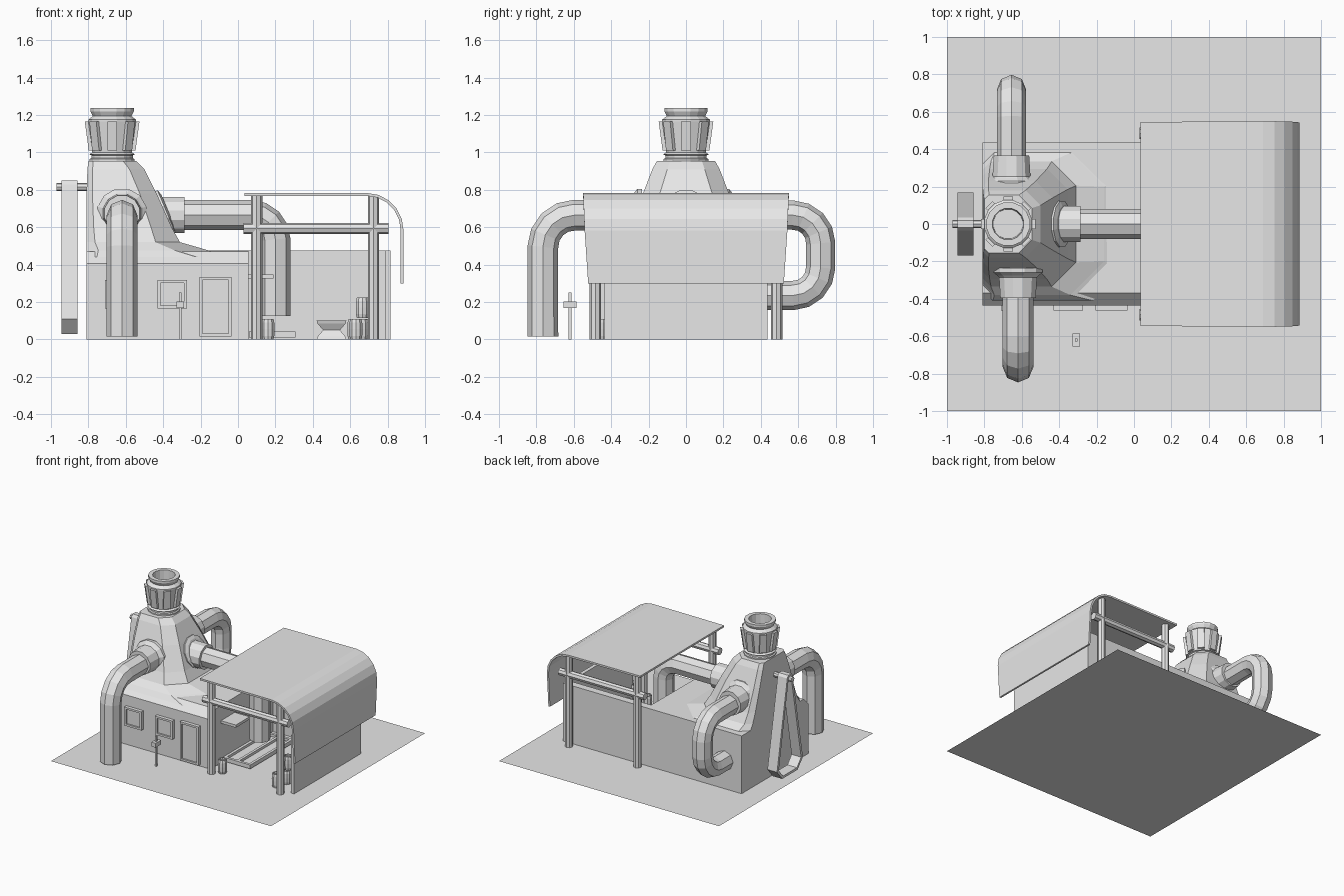
import bpy, bmesh, math
from mathutils import Vector, Matrix

if "Cube" in bpy.data.objects:
    bpy.data.objects.remove(bpy.data.objects["Cube"])

mat = bpy.data.materials.new("plain_grey")
mat.diffuse_color = (0.8, 0.8, 0.8, 1)
mat.use_nodes = True
mat.node_tree.nodes["Principled BSDF"].inputs["Base Color"].default_value = mat.diffuse_color


def finish(name, bm):
    bmesh.ops.recalc_face_normals(bm, faces=bm.faces[:])
    me = bpy.data.meshes.new(name)
    bm.to_mesh(me)
    bm.free()
    me.materials.append(mat)
    ob = bpy.data.objects.new(name, me)
    bpy.context.collection.objects.link(ob)
    return ob


def box(name, x, y, z):
    """Box from (min, max) pairs."""
    bm = bmesh.new()
    bmesh.ops.create_cube(bm, size=1)
    for v in bm.verts:
        for i, (a, b) in enumerate((x, y, z)):
            v.co[i] = a if v.co[i] < 0 else b
    return finish(name, bm)


def loft(name, rings, cap=True, closed=False):
    """Skin a list of equal-length point rings."""
    bm = bmesh.new()
    vs = [[bm.verts.new(p) for p in r] for r in rings]
    n = len(rings[0])
    pairs = list(zip(vs, vs[1:])) + ([(vs[-1], vs[0])] if closed else [])
    for a, b in pairs:
        for i in range(n):
            j = (i + 1) % n
            bm.faces.new((a[i], a[j], b[j], b[i]))
    if cap and not closed:
        bm.faces.new(vs[0])
        bm.faces.new(vs[-1])
    return finish(name, bm)


def lathe(name, profile, origin, axis=(0, 0, 1), n=16):
    """Revolve (radius, height) points about an axis."""
    rot = Vector((0, 0, 1)).rotation_difference(Vector(axis)).to_matrix()
    rings = [[Vector(origin) + rot @ Vector((r * math.cos(2 * math.pi * (i + .5) / n),
                                             r * math.sin(2 * math.pi * (i + .5) / n), h))
              for i in range(n)] for r, h in profile]
    return loft(name, rings)


def pipe(name, pts, r, bend=0.0, steps=4, res=2):
    """Round bar along a path whose right-angle corners are filleted."""
    P = [Vector(p) for p in pts]
    path = [P[0]]
    for a, p, b in zip(P, P[1:], P[2:]):
        u, v = (a - p).normalized(), (b - p).normalized()
        c = p + bend * (u + v)
        for k in range(steps + 1):
            t = math.pi / 2 * k / steps
            path.append(c - v * bend * math.cos(t) - u * bend * math.sin(t))
    path.append(P[-1])
    cu = bpy.data.curves.new(name, 'CURVE')
    cu.dimensions = '3D'
    cu.bevel_depth, cu.bevel_resolution, cu.use_fill_caps = r, res, True
    sp = cu.splines.new('POLY')
    sp.points.add(len(path) - 1)
    for q, p in zip(sp.points, path):
        q.co = (*p, 1)
    sp.use_smooth = False
    cu.materials.append(mat)
    ob = bpy.data.objects.new(name, cu)
    bpy.context.collection.objects.link(ob)
    bpy.ops.object.select_all(action='DESELECT')
    bpy.context.view_layer.objects.active = ob
    ob.select_set(True)
    bpy.ops.object.convert(target='MESH')
    return ob


# Ground sheet
bm = bmesh.new()
bmesh.ops.create_grid(bm, x_segments=1, y_segments=1, size=1)
finish("ground_sheet", bm)

# Main block with a bevelled front roof edge, and walls of the open workshop
sec = [(-.435, 0), (.435, 0), (.435, .475), (-.37, .47), (-.435, .405)]
loft("main_block", [[(x, y, z) for y, z in sec] for x in (-.81, .055)])
box("back_wall", (.05, .815), (.375, .435), (0, .475))
box("side_wall", (.785, .815), (-.435, .435), (0, .475))

# Tapering furnace tower flaring into the roof
rings = []
for z, x0, x1, w, c in ((.44, -.81, -.06, .41, .16), (.477, -.81, -.16, .38, .18),
                        (.52, -.81, -.31, .335, .13), (.60, -.81, -.355, .295, .11),
                        (.78, -.81, -.435, .23, .09), (.91, -.805, -.5, .18, .08),
                        (.955, -.80, -.545, .155, .07)):
    d = c * .35
    rings.append([(x0, -w + d, z), (x0 + d, -w, z), (x1 - c, -w, z), (x1, -w + c, z),
                  (x1, w - c, z), (x1 - c, w, z), (x0 + d, w, z), (x0, w - d, z)])
loft("furnace_tower", rings)

# Chimney pot with ribs
cx = -.673
lathe("chimney", [(.122, .94), (.122, .965), (.113, .97), (.113, .985), (.125, .99), (.108, 1.0),
                  (.13, 1.165), (.13, 1.175), (.105, 1.195), (.118, 1.22), (.118, 1.237),
                  (.085, 1.237), (.08, 1.08)], (cx, 0, 0))
for k in range(8):
    M = Matrix.Translation((cx, 0, 0)) @ Matrix.Rotation(k * math.pi / 4, 4, 'Z')
    rib = [[M @ Vector((a + s, t, z)) for s, t in ((-.025, -.026), (.012, -.026), (.012, .026), (-.025, .026))]
           for a, z in ((.113, 1.01), (.134, 1.165))]
    loft("chimney_rib", rib)

# Three large pipes with flanges and collars
pipe("front_pipe", [(-.62, -.2, .665), (-.62, -.765, .665), (-.62, -.765, .015)], .082, .17)
pipe("back_pipe", [(-.655, .2, .665), (-.655, .72, .665), (-.655, .72, .235), (-.655, .4, .235)], .078, .15)
pipe("workshop_pipe", [(-.45, 0, .665), (.2, 0, .665), (.2, 0, .125)], .08, .13)
collar = [(.135, 0), (.135, .025), (.115, .04), (.105, .05), (.098, .16), (.08, .16)]
lathe("front_collar", collar, (-.62, -.235, .675), (0, -1, 0), 12)
lathe("back_collar", collar, (-.655, .205, .675), (0, 1, 0), 12)
lathe("workshop_collar", [(.1, 0), (.1, .15), (.08, .15)], (-.435, 0, .665), (1, 0, 0), 12)
lathe("workshop_flange", [(.128, 0), (.128, .03), (.1, .04)], (-.41, 0, .672), (.92, 0, .39), 12)

# Drive belt hanging from an axle
pipe("belt_axle", [(-.97, 0, .815), (-.79, 0, .815)], .022)
outer = [(-.035, .83), (-.02, .85), (.02, .85), (.035, .83), (.168, .11), (.1, .03), (-.1, .03), (-.168, .11)]
inner = [(-.017, .82), (-.012, .83), (.012, .83), (.017, .82), (.145, .115), (.09, .05), (-.09, .05), (-.145, .115)]
loft("drive_belt", [[(x, y, z) for y, z in s] for x, s in
                    ((-.945, outer), (-.858, outer), (-.858, inner), (-.945, inner))], closed=True)

# Curved canopy sheet, slightly narrower at its lower edge
arc = [(math.sin(t * math.pi / 10), math.cos(t * math.pi / 10)) for t in range(6)]
prof = [(.035, .783, .545)] + [(.69 + .195 * s, .583 + .2 * c, .55 - .008 * (1 - c)) for s, c in arc]
prof.append((.885, .30, .523))
inn = [(.035, .768, .545)] + [(.69 + .18 * s, .583 + .185 * c, .55 - .008 * (1 - c)) for s, c in arc]
inn.append((.87, .30, .523))
whole = prof + inn[::-1]
loft("canopy", [[(x, k * w, z) for x, z, w in whole] for k in (-1, 1)])

# Posts and rails on both sides of the workshop
for side in (-1, 1):
    for x in (.1, .725):
        pipe("canopy_post", [(x, .485 * side, 0), (x, .485 * side, .77)], .03)
    pipe("side_rail", [(.03, .485 * side, .593), (.805, .485 * side, .593)], .03)


# Framed windows and door on the front wall
def framed(name, x0, x1, z0, z1, b):
    def rect(y, i):
        return [(x0 + i, y, z0 + i), (x1 - i, y, z0 + i), (x1 - i, y, z1 - i), (x0 + i, y, z1 - i)]
    loft(name, [rect(-.43, 0), rect(-.463, 0), rect(-.463, b), rect(-.45, b)])


framed("window", -.71, -.555, .165, .318, .016)
framed("window", -.43, -.272, .165, .318, .016)
framed("door", -.205, -.035, .015, .333, .016)

# Small stake with a cross plate
box("stake", (-.316, -.302), (-.627, -.613), (0, .25))
box("stake_plate", (-.328, -.29), (-.655, -.585), (.168, .204))

# Casting trough
box("trough_floor", (.06, .305), (-.28, .28), (.012, .022))
for x in (.06, .175, .285):
    box("trough_rail", (x, x + .022), (-.28, .28), (.01, .042))
for y in (-.28, .258):
    box("trough_end", (.06, .305), (y, y + .022), (.01, .042))

# Wall shelf
box("wall_shelf", (.05, .19), (-.3, -.12), (.325, .347))

# Anvil
loft("anvil", [[(.5 + sx * a, .17 + sy * b, z) for sx, sy in ((-1, -1), (1, -1), (1, 1), (-1, 1))]
               for z, a, b in ((0, .08, .055), (.015, .075, .05), (.05, .045, .03), (.085, .075, .05), (.102, .08, .055))])

# Barrels
keg = [(.031, 0), (.036, .02), (.037, .055), (.036, .09), (.031, .11), (.025, .11), (.025, .095)]
for x, y, z in ((.16, -.43, 0), (.63, -.40, 0), (.66, -.31, 0), (.62, -.22, 0), (.71, -.25, 0), (.665, -.30, .115)):
    lathe("barrel", keg, (x, y, z), n=10)
